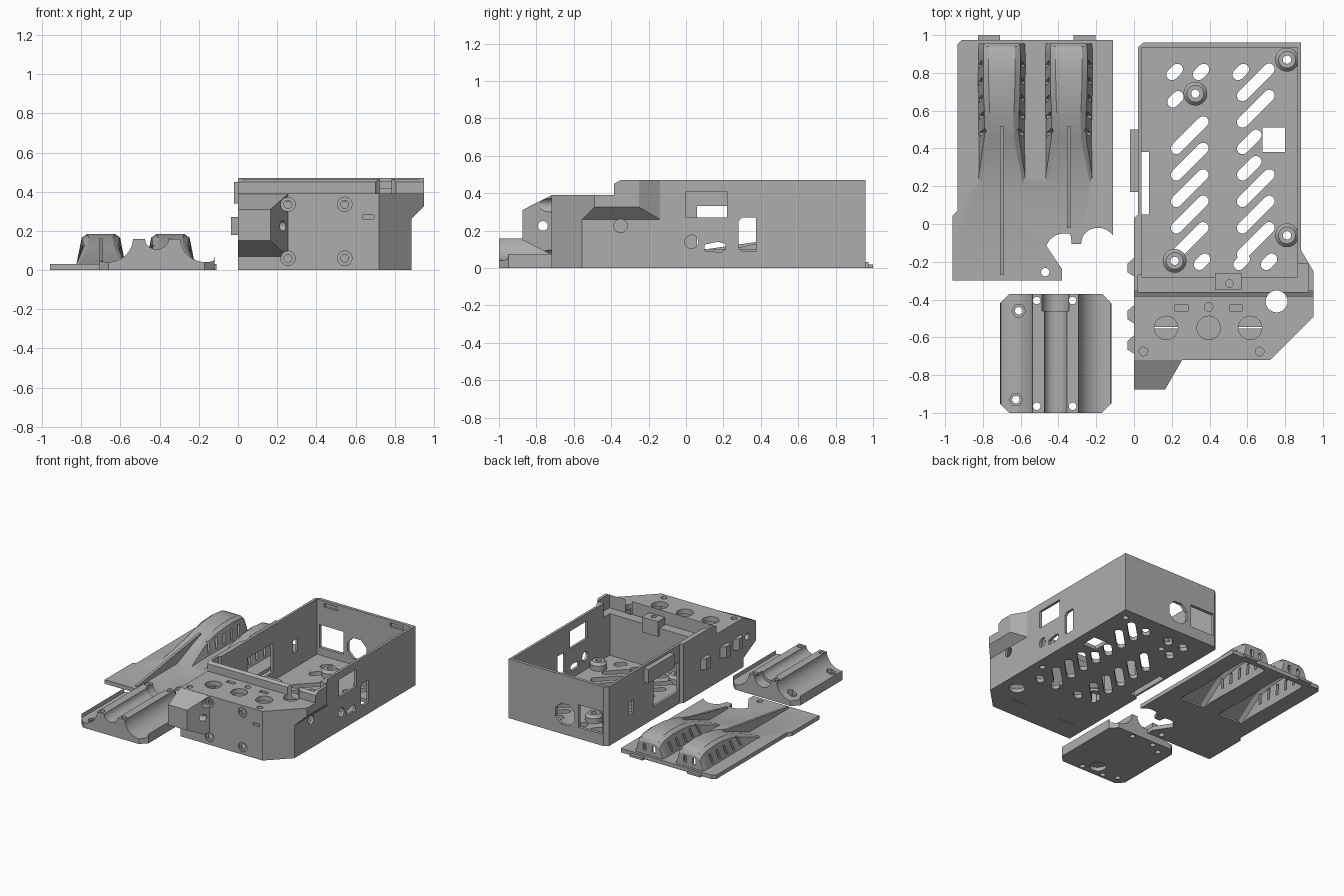
import bpy, bmesh, math
from mathutils import Vector

if "Cube" in bpy.data.objects:
    bpy.data.objects.remove(bpy.data.objects["Cube"])

grey = bpy.data.materials.new("plain grey")
grey.diffuse_color = (0.42, 0.42, 0.42, 1)
grey.use_nodes = True
grey.node_tree.nodes["Principled BSDF"].inputs["Base Color"].default_value = grey.diffuse_color


def make(name, verts, faces):
    me = bpy.data.meshes.new(name)
    me.from_pydata(verts, [], faces)
    bm = bmesh.new()
    bm.from_mesh(me)
    bmesh.ops.recalc_face_normals(bm, faces=bm.faces)
    bm.to_mesh(me)
    bm.free()
    me.materials.append(grey)
    ob = bpy.data.objects.new(name, me)
    bpy.context.collection.objects.link(ob)
    return ob


def loft(name, rings):
    n = len(rings[0])
    faces = [list(range(n)), [(len(rings) - 1) * n + i for i in range(n)]]
    for r in range(len(rings) - 1):
        for i in range(n):
            j = (i + 1) % n
            faces.append([r * n + i, r * n + j, (r + 1) * n + j, (r + 1) * n + i])
    return make(name, [v for ring in rings for v in ring], faces)


def prism(name, pts, lo, hi, axis='z'):
    put = {'z': lambda u, v, w: (u, v, w), 'y': lambda u, v, w: (u, w, v),
           'x': lambda u, v, w: (w, u, v)}[axis]
    return loft(name, [[put(u, v, w) for u, v in pts] for w in (lo, hi)])


def box(name, x0, x1, y0, y1, z0, z1):
    return prism(name, [(x0, y0), (x1, y0), (x1, y1), (x0, y1)], z0, z1)


def disc(u, v, r, n=24, turn=0.0):
    return [(u + r * math.cos(math.tau * i / n + turn),
             v + r * math.sin(math.tau * i / n + turn)) for i in range(n)]


def capsule(u, v, length, r, ang, n=6):
    pts = []
    for side in (0, 1):
        a = ang + math.pi * side
        cx, cy = u + math.cos(a) * length / 2, v + math.sin(a) * length / 2
        for i in range(n + 1):
            t = a - math.pi / 2 + math.pi * i / n
            pts.append((cx + r * math.cos(t), cy + r * math.sin(t)))
    return pts


def combine(target, tool, op='DIFFERENCE'):
    mod = target.modifiers.new("bool", 'BOOLEAN')
    mod.operation, mod.solver, mod.object = op, 'EXACT', tool
    bpy.context.view_layer.objects.active = target
    bpy.ops.object.modifier_apply(modifier=mod.name)
    bpy.data.objects.remove(tool)


def drill(target, pts, lo, hi, axis='z'):
    combine(target, prism("cutter", pts, lo, hi, axis))


def rect(u0, u1, v0, v1):
    return [(u0, v0), (u1, v0), (u1, v1), (u0, v1)]


# ---- Case shell
case = prism("case", [(0, -.72), (.72, -.72), (.95, -.49), (.95, -.25), (.885, -.14),
                      (.885, .96), (.05, .96), (.02, .935), (.02, .05), (0, .03)], 0, .47)
drill(case, [(.885, -.1), (.885, .26), (.96, .335), (1.1, .335), (1.1, -.1)], -.9, 0, 'y')
drill(case, [(-.9, .39), (-.385, .39), (-.385, .45), (-.35, .47), (-.35, .6), (-.9, .6)], -.2, 1.2, 'x')
drill(case, rect(.04, .865, -.28, .935), .03, .6)                 # main cavity
drill(case, rect(.02, .925, -.36, -.27), .36, .6)                 # ledge behind the block
drill(case, rect(.85, .925, -.30, -.21), .36, .6)
drill(case, [(.02, -.70), (.71, -.70), (.865, -.545), (.865, -.31), (.02, -.31)], .03, .35)

# Hinge block, standoffs and tower joined to the shell
hinge = loft("hinge", [[(0, -.70, .07), (.255, -.70, .07), (.255, -.70, .39), (0, -.70, .39)],
                       [(0, -.72, .07), (.255, -.72, .07), (.255, -.72, .388), (0, -.72, .388)],
                       [(0, -.875, .15), (.165, -.875, .15), (.165, -.875, .31), (0, -.875, .31)]])
combine(case, hinge, 'UNION')
drill(case, disc(-.765, .225, .026), -.1, .4, 'x')
posts = [(.215, -.195), (.325, .69), (.81, .87), (.81, -.06)]
for x, y in posts:
    post = loft("post", [[(a, b, z) for a, b in disc(x, y, r)]
                         for r, z in ((.063, .01), (.063, .07), (.045, .09))])
    combine(case, post, 'UNION')
combine(case, box("tower", .43, .57, -.35, -.26, .3, .42), 'UNION')
for x, y in posts:
    drill(case, disc(x, y, .022), -.1, .2)
drill(case, disc(.505, -.315, .02), .38, .5)

# Floor vents
for k in range(7):
    y = -.09 + .14 * k
    if k < 5:
        drill(case, capsule(.295, y, .2, .03, math.pi / 4), -.1, .05)
    if k in (3, 4):
        drill(case, capsule(.61, y - .035, .10, .03, math.pi / 4), -.1, .05)
    else:
        drill(case, capsule(.645, y, .2, .03, math.pi / 4), -.1, .05)
for x, y in [(.215, .805), (.355, .805), (.22, .66), (.565, .805), (.36, -.2), (.57, -.2), (.715, -.2)]:
    drill(case, capsule(x, y, .04, .03, math.pi / 4), -.1, .05)
drill(case, rect(.68, .80, .38, .51), -.1, .05)
drill(case, rect(.035, .08, .05, .38), -.1, .05)

# Top of the front block: buttons, small screws, label windows
for x in (.17, .395, .615):
    drill(case, disc(x, -.55, .062, 32), .2, .5)
for x in (.17, .615):
    drill(case, rect(x - .07, x + .07, -.554, -.546), -.1, .1)
for x, y in [(.05, -.675), (.665, -.675), (.395, -.44)]:
    drill(case, disc(x, y, .023), .3, .5)
for x in (.25, .54):
    drill(case, rect(x - .035, x + .035, -.46, -.43), .37, .5)
drill(case, disc(.755, -.41, .058, 32), -.1, .6)

# Front screws and slot
for x in (.255, .545):
    for z in (.06, .335):
        drill(case, disc(x, z, .037), -.9, -.71, 'y')
        drill(case, disc(x, z, .02), -.75, -.6, 'y')
drill(case, rect(.635, .695, .26, .28), -.8, -.69, 'y')

# Right wall ports
for pts in (rect(0, .22, .27, .41), disc(.03, .14, .036), disc(-.35, .225, .036),
            [(.10, .09), (.19, .085), (.21, .10), (.21, .13), (.17, .14), (.10, .125)],
            [(.30, .09), (.375, .09), (.375, .27), (.30, .27), (.28, .25), (.28, .11)]):
    drill(case, pts, .82, 1.1, 'x')
# Left wall ports
drill(case, rect(.06, .38, .1, .33), -.1, .06, 'x')
drill(case, rect(.63, .69, .15, .25), -.1, .06, 'x')
# Back wall ports and lid slots
drill(case, disc(.39, .16, .09, 8, math.pi / 8), .9, 1.1, 'y')
drill(case, rect(.06, .27, .09, .27), .9, 1.1, 'y')
for x in (.10, .68):
    drill(case, rect(x, x + .12, .42, .45), .9, .952, 'y')

# Left rail and clip ramps
box("side_rail", -.02, .025, .17, .5, .34, .45)
for y in (-.225, -.475, -.635):
    prism("side_clip", [(.005, y - .055), (-.035, y - .03), (-.035, y + .015), (.005, y + .05)], .18, .27)


# ---- Lid
def bay(cx, inset):
    rings = []
    for y, h, w in [(.955, .13, .085), (.94, .155, .088), (.90, .175, .09), (.80, .185, .09),
                    (.68, .18, .088), (.56, .16, .082), (.45, .125, .085), (.22, .032, .12)]:
        y += -inset if y > .9 else inset * (y < .3)
        b, w, h, z0 = .13 - inset, w - inset, h - inset, -.05 if inset else .005
        c = min(.02, (h - z0) / 3)
        rings.append([(cx - b, y, z0), (cx + b, y, z0), (cx + w + .008, y, h - c), (cx + w - c, y, h),
                      (cx - w + c, y, h), (cx - w - .008, y, h - c)])
    return loft("bay", rings)


arc = lambda cx, cy, r, a0, a1, n=8: [(cx + r * math.cos(math.radians(a0 + (a1 - a0) * i / n)),
                                      cy + r * math.sin(math.radians(a0 + (a1 - a0) * i / n)))
                                     for i in range(n + 1)]
lid = prism("lid", [(-.91, .975), (-.935, .95), (-.935, .07), (-.96, .045), (-.96, -.30), (-.38, -.30),
                    (-.38, -.24)] + arc(-.37, -.15, .1, 160, 70) + [(-.33, -.105), (-.28, -.105)]
            + arc(-.19, -.115, .095, 150, 45) + [(-.11, -.06), (-.11, .975)], 0, .032)
bays = (-.70, -.345)
for cx in bays:
    combine(lid, bay(cx, 0), 'UNION')
for cx in bays:
    combine(lid, bay(cx, .018))
    for k in range(5):
        y = .485 + .09 * k
        for s in (-1, 1):
            pts = [(y - .022, .05), (y, .05), (y + .022, .125), (y, .125)]
            drill(lid, pts, cx + s * .06, cx + s * .16, 'x')
    for s in (-.04, .04):
        drill(lid, capsule(cx + s, .085, .03, .014, math.pi / 2), .9, .974, 'y')
drill(lid, disc(-.47, -.255, .022), -.1, .1)
for cx, end in zip(bays, (-.27, -.02)):
    prism("lid_rib", [(.52, .145), (.52, .16), (end, .045), (end, .02), (.22, .025)],
          cx - .01, cx + .01, 'x')
for x in (-.825, -.32):
    box("lid_tab", x, x + .115, .97, 1.0, 0, .018)

# ---- Grooved clamp block
half = [(.295, .0), (.295, .075)] + [(.25 - .13 * math.sin(t), .165 - .125 * math.cos(t))
                                    for t in [math.radians(-18 + 12 * i) for i in range(9)]]
half += [(.122, .158), (.068, .158)]
groove = [(.06 * math.cos(t), .158 - .052 * math.sin(t)) for t in
          [math.pi * i / 10 for i in range(11)]]
profile = [(-.415 + x, z) for x, z in half + groove] + [(-.415 - x, z) for x, z in reversed(half)]
clamp = prism("clamp_block", profile, -1, -.37, 'y')
for x, sx in ((-.71, 1), (-.12, -1)):
    for y, sy in ((-1, 1), (-.37, -1)):
        e = .05
        drill(clamp, [(x - sx * .02, y - sy * .02), (x + sx * e, y - sy * .02),
                      (x + sx * e, y), (x, y + sy * e), (x - sx * .02, y + sy * e)], -.1, .3)
drill(clamp, disc(-.415, .155, .072, 24), -.46, -.3, 'y')
for x in (-.515, -.325):
    for y in (-.405, -.965):
        drill(clamp, disc(x, y, .02), -.1, .3)
for x, y in ((-.61, -.46), (-.625, -.93)):
    drill(clamp, disc(x, y, .036, 6), .025, .3)
    drill(clamp, disc(x, y, .02), -.1, .3)
drill(clamp, disc(-.415, -.9, .06), -.1, .03)

# ---- Shading
for ob in bpy.context.scene.objects:
    ob.select_set(True)
    bpy.context.view_layer.objects.active = ob
bpy.ops.object.shade_smooth_by_angle(angle=math.radians(28))
